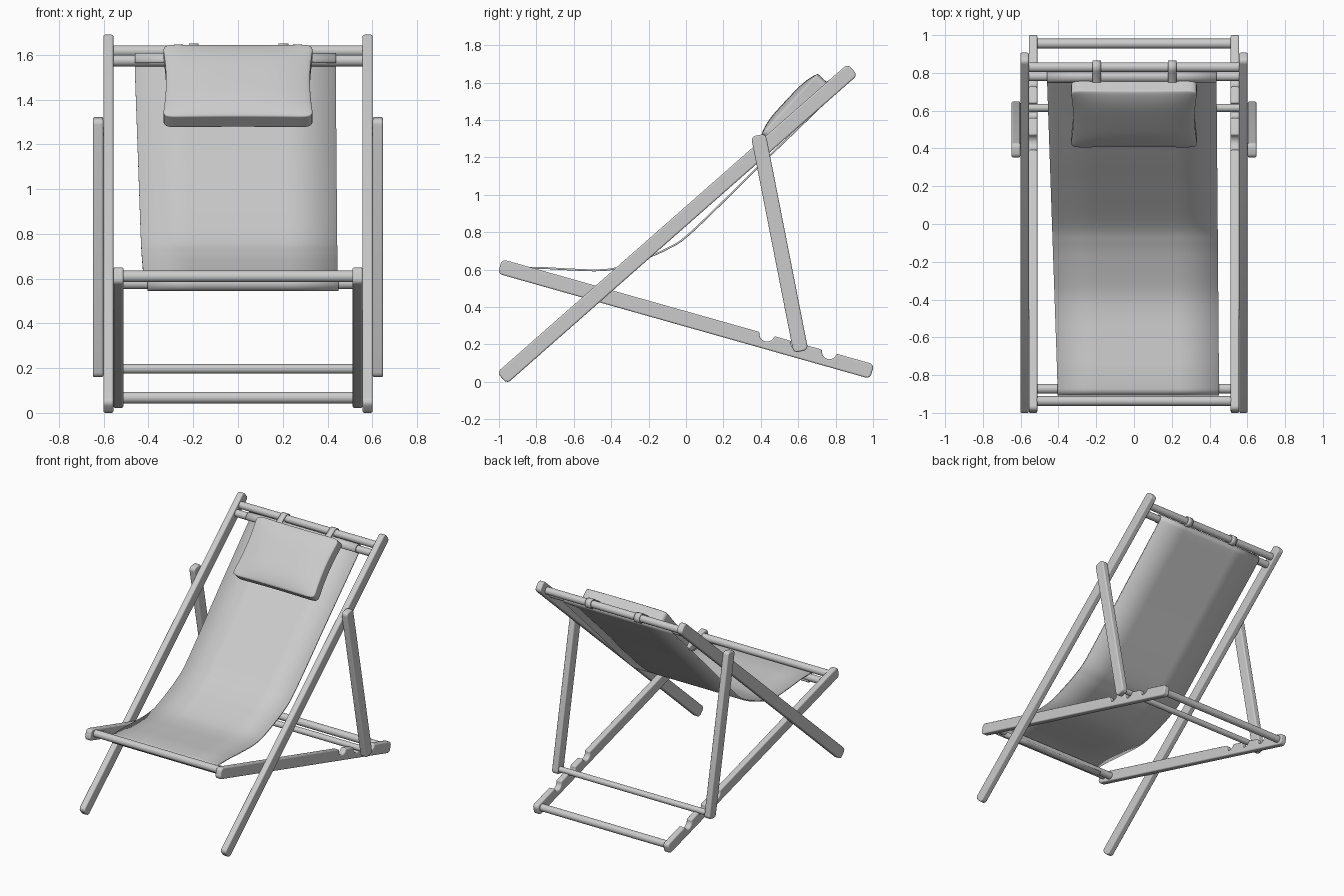
import bpy, bmesh, math
from mathutils import Vector

if "Cube" in bpy.data.objects:
    bpy.data.objects.remove(bpy.data.objects["Cube"])

def finish(name, bm, bevel=0, mirror=False, solid=0):
    bmesh.ops.recalc_face_normals(bm, faces=bm.faces)
    me = bpy.data.meshes.new(name)
    bm.to_mesh(me)
    bm.free()
    ob = bpy.data.objects.new(name, me)
    bpy.context.collection.objects.link(ob)
    if solid:
        m = ob.modifiers.new("thickness", 'SOLIDIFY')
        m.thickness, m.offset = solid, 0
    if bevel:
        m = ob.modifiers.new("bevel", 'BEVEL')
        m.width, m.segments, m.limit_method = bevel, 3, 'ANGLE'
        m.angle_limit = math.radians(50)
    if mirror:
        ob.modifiers.new("mirror", 'MIRROR').use_bisect_axis[0] = False
    bpy.ops.object.select_all(action='DESELECT')
    ob.select_set(True)
    bpy.context.view_layer.objects.active = ob
    bpy.ops.object.shade_smooth_by_angle(angle=math.radians(40))
    return ob

def arc(cx, cy, r, a0, a1, n):
    return [(cx + r * math.cos(math.radians(a0 + (a1 - a0) * i / n)),
             cy + r * math.sin(math.radians(a0 + (a1 - a0) * i / n))) for i in range(n + 1)]

def plank(name, p, q, x0, x1, notches=(), w=0.04, r=0.025):
    """Mirrored pair of rounded planks from p to q in the side plane."""
    p, q = Vector(p), Vector(q)
    d = (q - p).normalized()
    n = Vector((-d.y, d.x))
    L = (q - p).length
    pts = arc(r, r - w, r, 180, 270, 5) + arc(L - r, r - w, r, 270, 360, 5) + arc(L - r, w - r, r, 0, 90, 5)
    for y in sorted(notches, reverse=True):
        s = (y - p.x - n.x * w) / d.x
        pts += arc(s, w, 0.04, 0, -180, 14)
    pts += arc(r, w - r, r, 90, 180, 5)
    bm = bmesh.new()
    vs = []
    for s, t in pts:
        c = p + d * s + n * t
        vs.append(bm.verts.new((x0, c.x, c.y)))
    f = bm.faces.new(vs)
    ext = bmesh.ops.extrude_face_region(bm, geom=[f])
    bmesh.ops.translate(bm, vec=(x1 - x0, 0, 0),
                        verts=[g for g in ext['geom'] if isinstance(g, bmesh.types.BMVert)])
    return finish(name, bm, bevel=0.008, mirror=True)

def bar(name, y, z, half, r=0.026):
    bpy.ops.mesh.primitive_cylinder_add(vertices=32, radius=r, depth=2 * half, location=(0, y, z),
                                        rotation=(0, math.pi / 2, 0))
    bpy.context.object.name = name
    bpy.ops.object.shade_smooth_by_angle(angle=math.radians(40))

def ribbon(name, pts, left, right, thick, nx=1):
    """Cloth strip along side-plane points; left/right give x at start and end."""
    bm = bmesh.new()
    rows = []
    for i, (y, z) in enumerate(pts):
        k = min(1, max(0, (y - pts[0][0]) / (pts[-1][0] - pts[0][0])))
        a = left[0] + (left[1] - left[0]) * k
        b = right[0] + (right[1] - right[0]) * k
        rows.append([bm.verts.new((a + (b - a) * j / nx, y, z)) for j in range(nx + 1)])
    for u, v in zip(rows, rows[1:]):
        for j in range(nx):
            bm.faces.new((u[j], u[j + 1], v[j + 1], v[j]))
    return finish(name, bm, solid=thick)

def spline(pts, n=8):
    P = [Vector(p) for p in pts]
    P = [2 * P[0] - P[1]] + P + [2 * P[-1] - P[-2]]
    out = []
    for a, b, c, d in zip(P, P[1:], P[2:], P[3:]):
        for i in range(n):
            t = i / n
            out.append(tuple(0.5 * (2 * b + (c - a) * t + (2 * a - 5 * b + 4 * c - d) * t * t
                                    + (3 * b - a - 3 * c + d) * t ** 3)))
    return out

# Wooden frame pairs
plank("back_rail", (-0.984, 0.02), (0.891, 1.67), 0.557, 0.602)
plank("seat_rail", (-0.995, 0.617), (0.995, 0.055), 0.512, 0.557, notches=(0.433, 0.602, 0.767))
plank("prop_leg", (0.387, 1.319), (0.614, 0.163), 0.602, 0.648)

# Round cross bars
bar("front_bar", -0.937, 0.61, 0.53)
bar("front_cloth_bar", -0.872, 0.579, 0.53)
bar("rear_bar", 0.955, 0.068, 0.53)
bar("prop_bar", 0.615, 0.197, 0.62, 0.021)
bar("top_bar", 0.83, 1.616, 0.57)
bar("top_cloth_bar", 0.782, 1.574, 0.57)

# Sling cloth, wrapped around a bar at each end
curve = [(-0.76, 0.609), (-0.6, 0.6), (-0.46, 0.597), (-0.35, 0.613), (-0.2, 0.667),
         (-0.1, 0.712), (0, 0.775), (0.19, 0.955), (0.377, 1.141), (0.6, 1.356), (0.79, 1.54)]
path = arc(-0.872, 0.579, 0.03, 330, 88, 16) + spline(curve) + arc(0.782, 1.574, 0.03, -46, 200, 16)
ribbon("sling_seat", path, (-0.405, -0.46), (0.45, 0.437), 0.01, nx=4)

# Head pillow: pinched sides, softly rounded
bm = bmesh.new()
bmesh.ops.create_cube(bm, size=2)
bmesh.ops.subdivide_edges(bm, edges=bm.edges[:], cuts=7, use_grid_fill=True)
for v in bm.verts:
    x, y, z = v.co
    edge = (1 - x ** 4) * (1 - y ** 4)
    v.co = (x * 0.338 * (1 - 0.05 * (1 - y * y)), y * 0.222 * (1 - 0.02 * (1 - x * x)),
            z * (0.04 + 0.024 * edge))
pillow = finish("head_pillow", bm)
pillow.location = (0, 0.581, 1.461)
pillow.rotation_euler = (math.radians(47), 0, 0)
m = pillow.modifiers.new("soft", 'SUBSURF')
m.levels = m.render_levels = 2
for f in pillow.data.polygons:
    f.use_smooth = True
a = pillow.data.attributes.get("sharp_edge")
if a:
    pillow.data.attributes.remove(a)

# Pillow straps looped over the top bars
for side, x in (("left", -0.198), ("right", 0.203)):
    loop = [(0.70, 1.585), (0.735, 1.592), (0.758, 1.604)] + arc(0.83, 1.616, 0.031, 132, -170, 24)
    ribbon("pillow_strap_" + side, loop, (x - 0.022,) * 2, (x + 0.022,) * 2, 0.008)
